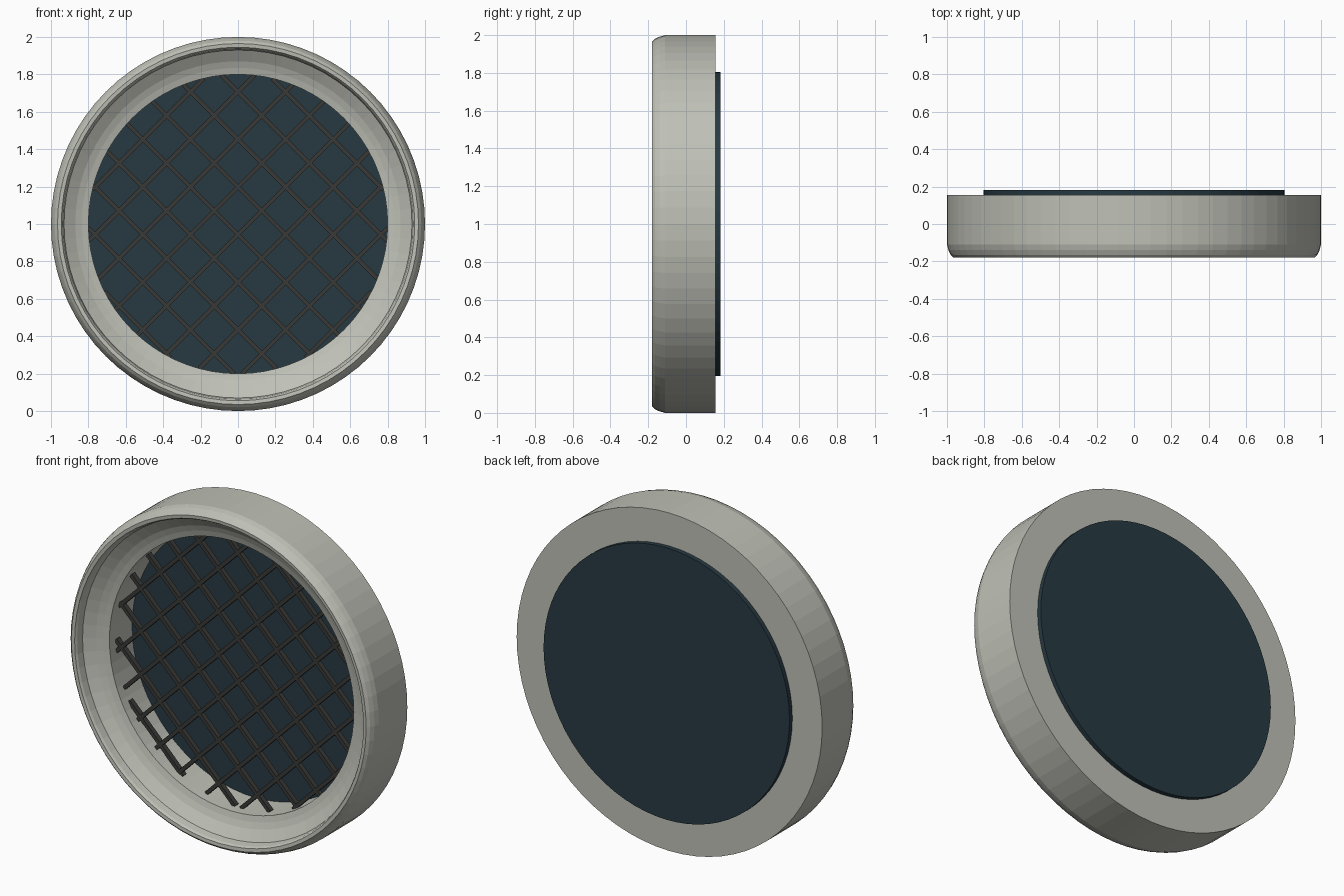
import bpy, bmesh
from math import sqrt, pi, cos, sin
from mathutils import Matrix, Vector

if "Cube" in bpy.data.objects:
    bpy.data.objects.remove(bpy.data.objects["Cube"])

SEG = 72
CENTRE = Vector((0, 0, 1))


def material(name, rgb):
    m = bpy.data.materials.new(name)
    m.diffuse_color = (*rgb, 1)
    m.use_nodes = True
    m.node_tree.nodes["Principled BSDF"].inputs["Base Color"].default_value = m.diffuse_color
    return m


def finish(name, bm, mat):
    bmesh.ops.recalc_face_normals(bm, faces=bm.faces)
    me = bpy.data.meshes.new(name)
    bm.to_mesh(me)
    bm.free()
    me.materials.append(mat)
    ob = bpy.data.objects.new(name, me)
    ob.location = CENTRE
    bpy.context.collection.objects.link(ob)
    return ob


def lathe(name, profile, mat):
    """Revolve a closed (radius, y) profile about the y axis."""
    bm = bmesh.new()
    rings = []
    for i in range(SEG):
        a = 2 * pi * i / SEG
        rings.append([bm.verts.new((r * cos(a), y, r * sin(a))) for r, y in profile])
    n = len(profile)
    for i in range(SEG):
        p, q = rings[i], rings[(i + 1) % SEG]
        for j in range(n):
            k = (j + 1) % n
            bm.faces.new((p[j], p[k], q[k], q[j]))
    return finish(name, bm, mat)


frame_mat = material("frame_stone", (0.52, 0.53, 0.47))
glass_mat = material("dark_glass", (0.02, 0.042, 0.055))
lead_mat = material("lead", (0.04, 0.04, 0.038))

# Round frame: rounded outer lip, step, then a face sloping in to the opening
lathe("frame", [
    (1.0, 0.155), (1.0, -0.11), (0.992, -0.14), (0.98, -0.165), (0.965, -0.18),
    (0.945, -0.178), (0.937, -0.165), (0.93, -0.125), (0.90, -0.105),
    (0.87, -0.085), (0.835, -0.07), (0.80, -0.06), (0.80, 0.155)], frame_mat)

# Glass disc standing slightly proud of the back
bm = bmesh.new()
bmesh.ops.create_cone(bm, cap_ends=True, segments=SEG, radius1=0.805, radius2=0.805, depth=0.03,
                      matrix=Matrix.Translation((0, 0.167, 0)) @ Matrix.Rotation(pi / 2, 4, 'X'))
finish("glass", bm, glass_mat)

# Diagonal lattice: two crossed sets of bars trimmed to the opening
for name, angle in (("lattice_rising", -pi / 4), ("lattice_falling", pi / 4)):
    bm = bmesh.new()
    for k in range(-4, 5):
        c = -0.04 + 0.18 * k
        half = sqrt(0.80 ** 2 - c ** 2)
        bmesh.ops.create_cube(bm, size=1, matrix=Matrix.Rotation(angle, 4, 'Y')
                              @ Matrix.Translation((0, 0.01, c))
                              @ Matrix.Diagonal((2 * half, 0.03, 0.022, 1)))
    finish(name, bm, lead_mat)
